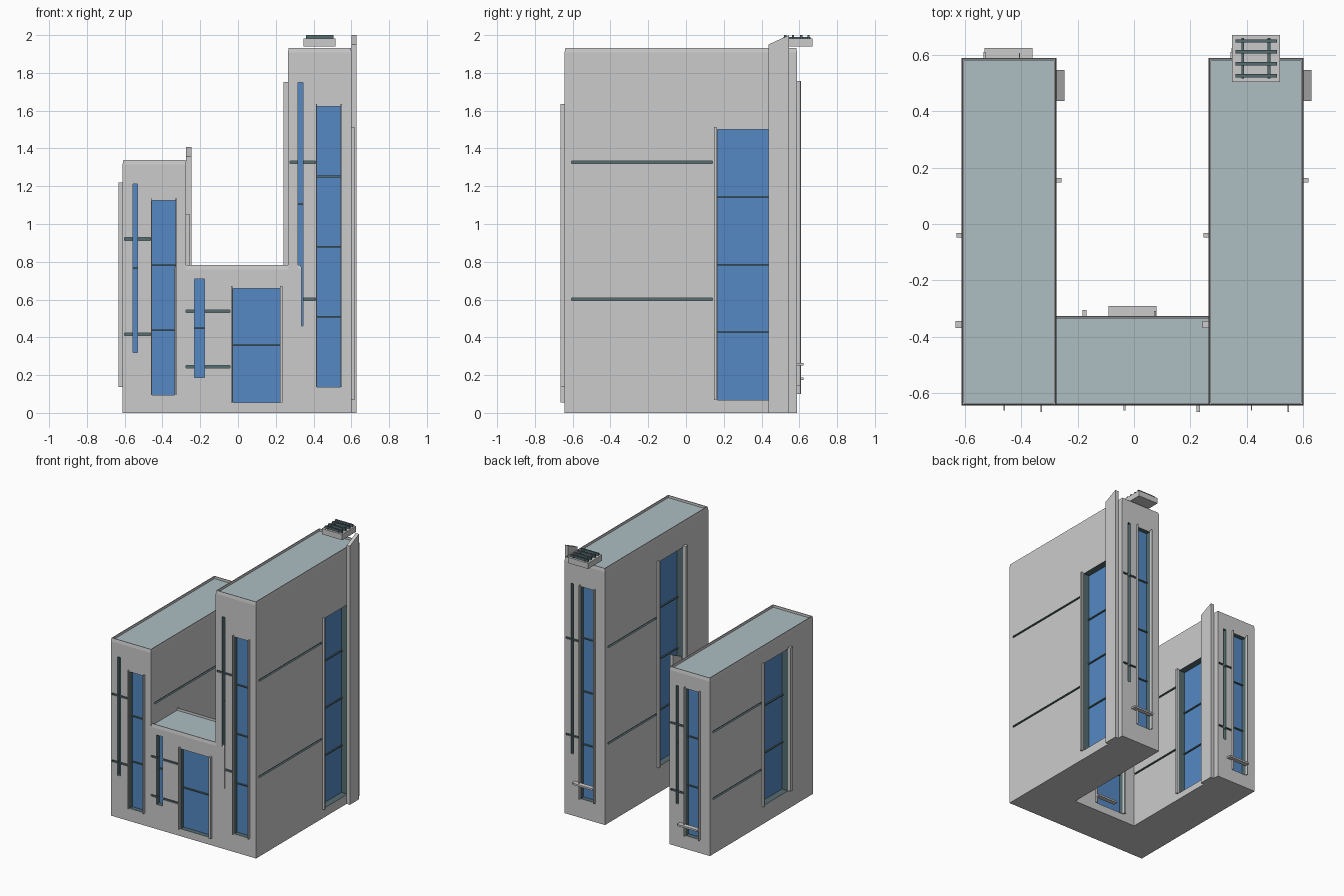
import bpy, bmesh
from mathutils import Vector as V

if "Cube" in bpy.data.objects:
    bpy.data.objects.remove(bpy.data.objects["Cube"])


def material(name, rgb):
    m = bpy.data.materials.new(name)
    m.diffuse_color = (*rgb, 1)
    m.use_nodes = True
    m.node_tree.nodes["Principled BSDF"].inputs["Base Color"].default_value = m.diffuse_color
    return m


WALL = material("wall", (0.8, 0.8, 0.8))
GLASS = material("glass", (0.09, 0.25, 0.55))
FRAME = material("dark_frame", (0.09, 0.15, 0.16))
ROOF = material("roof", (0.42, 0.52, 0.54))
MATS = [WALL, GLASS, FRAME, ROOF]


def finish(name, bm, mats=MATS, recalc=False):
    bmesh.ops.remove_doubles(bm, verts=bm.verts, dist=1e-5)
    if recalc:
        bmesh.ops.recalc_face_normals(bm, faces=bm.faces)
    me = bpy.data.meshes.new(name)
    bm.to_mesh(me)
    bm.free()
    for m in mats:
        me.materials.append(m)
    ob = bpy.data.objects.new(name, me)
    bpy.context.collection.objects.link(ob)
    return ob


def quad(bm, pts, mat, out):
    """Add a polygon whose normal looks along out."""
    f = bm.faces.new([bm.verts.new(p) for p in pts])
    f.normal_update()
    if f.normal.dot(out) < 0:
        f.normal_flip()
    f.material_index = mat


def box(name, a, b, mat):
    bm = bmesh.new()
    bmesh.ops.create_cube(bm, size=1)
    a, b = V(a), V(b)
    for v in bm.verts:
        v.co = V([(a[i] + b[i]) / 2 + v.co[i] * abs(b[i] - a[i]) for i in range(3)])
    return finish(name, bm, [mat], True)


class Side:
    """One facade: s runs left to right seen from outside, d goes inwards."""
    def __init__(self, origin, along, width):
        self.o, self.t, self.w = V(origin), V(along), width
        self.n = self.t.cross(V((0, 0, 1)))

    def p(self, s, z, d=0):
        return self.o + self.t * s - self.n * d + V((0, 0, z))

    def box(self, name, s0, s1, z0, z1, d0, d1, mat):
        return box(name, self.p(s0, z0, d0), self.p(s1, z1, d1), mat)


def wall(bm, side, top, recesses):
    """Grid of wall cells, each set back to the depth of its deepest recess."""
    ss = sorted({0, side.w, *[v for r in recesses for v in r[0:2]]})
    zs = sorted({0, top, *[v for r in recesses for v in r[2:4]]})

    def cell(i, j):
        if not (0 <= i < len(ss) - 1 and 0 <= j < len(zs) - 1):
            return 0, 0
        s, z = (ss[i] + ss[i + 1]) / 2, (zs[j] + zs[j + 1]) / 2
        return max([(r[4], r[5]) for r in recesses
                    if r[0] < s < r[1] and r[2] < z < r[3]], default=(0, 0))

    P = side.p
    for i in range(len(ss)):
        for j in range(len(zs)):
            d, m = cell(i, j)
            if i < len(ss) - 1 and j < len(zs) - 1:
                a, b, c, e = ss[i], ss[i + 1], zs[j], zs[j + 1]
                quad(bm, [P(a, c, d), P(b, c, d), P(b, e, d), P(a, e, d)], m, side.n)
            # jambs, sills and heads between cells of different depth
            k = cell(i - 1, j)[0]
            if k != d and j < len(zs) - 1:
                quad(bm, [P(ss[i], zs[j], d), P(ss[i], zs[j], k), P(ss[i], zs[j + 1], k),
                          P(ss[i], zs[j + 1], d)], 2, side.t * (d - k))
            k = cell(i, j - 1)[0]
            if k != d and i < len(ss) - 1:
                quad(bm, [P(ss[i], zs[j], d), P(ss[i + 1], zs[j], d), P(ss[i + 1], zs[j], k),
                          P(ss[i], zs[j], k)], 2, V((0, 0, d - k)))


def facade(bm, name, side, h, panes, u0, u1, z0, z1, depth, slot):
    """Window, side trims, two grooves and an optional narrow slot window."""
    w = side.w
    a, b, c, e = u0 * w, u1 * w, z0 * h, z1 * h
    rec = [(a, b, c, e, depth, 1)]
    for gz in (0.311, 0.687):
        rec.append((0.03 * w, a - 0.022 * w, gz * h - 0.007, gz * h + 0.007, 0.015, 2))
    if slot:
        s0, s1, q0, q1 = slot[0] * w, slot[1] * w, slot[2] * h, slot[3] * h
        rec.append((s0, s1, q0, q1, depth, 1))
        m = (q0 + q1) / 2
        side.box(name + "_slot_bar", s0, s1, m - .004, m + .004, depth - .008, depth, FRAME)
    wall(bm, side, h - 0.025, rec)
    for k in range(1, panes):
        z = c + (e - c) * k / panes
        side.box(name + "_window_bar", a, b, z - .004, z + .004, depth - .01, depth, FRAME)
    side.box(name + "_left_trim", a - .016 * w, a - .004 * w, c, e + .013, 0, -.017, WALL)
    side.box(name + "_right_trim", b, b + .02 * w, c, e + .013, 0, -.022, WALL)


def block(name, x0, x1, y0, y1, h, panes, wing):
    bm = bmesh.new()
    W, D = x1 - x0, y1 - y0
    front = Side((x0, y0, 0), (1, 0, 0), W)
    right = Side((x1, y0, 0), (0, 1, 0), D)
    back = Side((x1, y1, 0), (-1, 0, 0), W)
    left = Side((x0, y1, 0), (0, -1, 0), D)
    facade(bm, name + "_front", front, h, panes, .46, .828, .071, .84, .035,
           (.16, .235, .238, .905))
    facade(bm, name + "_back", back, h, panes, .40, .75, .075, .903, .035,
           (.155, .225, .24, .905))
    back.box(name + "_back_ledge", .507 * W - .085, .507 * W + .085,
             .13 * h, .13 * h + .013, .0, -.035, WALL)
    if wing:
        facade(bm, name + "_right", right, h, panes, .658, .885, .036, .776, .05, None)
        facade(bm, name + "_left", left, h, panes, .52, .757, .102, .9, .05, None)
        # tall fin with a sloping top
        fb = bmesh.new()
        prof = [(.436, 0), (.545, 0), (.545, h + .068), (.436, h + .018)]
        f = fb.faces.new([fb.verts.new((x1, y, z)) for y, z in prof])
        r = bmesh.ops.extrude_face_region(fb, geom=[f])
        for v in r["geom"]:
            if isinstance(v, bmesh.types.BMVert):
                v.co.x += .027
        finish(name + "_fin", fb, [WALL], True)
    else:
        wall(bm, right, h - .025, [])
        wall(bm, left, h - .025, [])

    # tapered parapet, sunken roof and underside
    def ring(i, z):
        return [V(p) for p in ((x0 + i, y0 + i, z), (x1 - i, y0 + i, z),
                               (x1 - i, y1 - i, z), (x0 + i, y1 - i, z))]
    rings = [ring(0, h - .025), ring(.004, h), ring(.009, h), ring(.009, h - .018)]
    outs = [V((0, -1, 0)), V((1, 0, 0)), V((0, 1, 0)), V((-1, 0, 0))]
    for k in range(3):
        for i in range(4):
            j = (i + 1) % 4
            out = (outs[i], V((0, 0, 1)), -outs[i])[k]
            quad(bm, [rings[k][i], rings[k][j], rings[k + 1][j], rings[k + 1][i]], 0, out)
    quad(bm, rings[3], 3, V((0, 0, 1)))
    quad(bm, ring(0, 0), 0, V((0, 0, -1)))
    finish(name, bm)


block("left_wing", -.611, -.274, -.643, .588, 1.34, 3, True)
block("right_wing", .264, .601, -.643, .588, 1.932, 4, True)
block("middle_block", -.337, .337, -.643, -.326, .784, 2, False)

# rooftop vent unit overhanging the back of the right wing
box("vent_unit", (.347, .503, 1.94), (.517, .67, 1.983), WALL)
for y in (.525, .567, .61, .648):
    box("vent_slat", (.36, y - .006, 1.983), (.506, y + .006, 2.0), FRAME)
for x in (.385, .478):
    box("vent_rail", (x - .005, .515, 1.983), (x + .005, .658, 1.991), FRAME)
